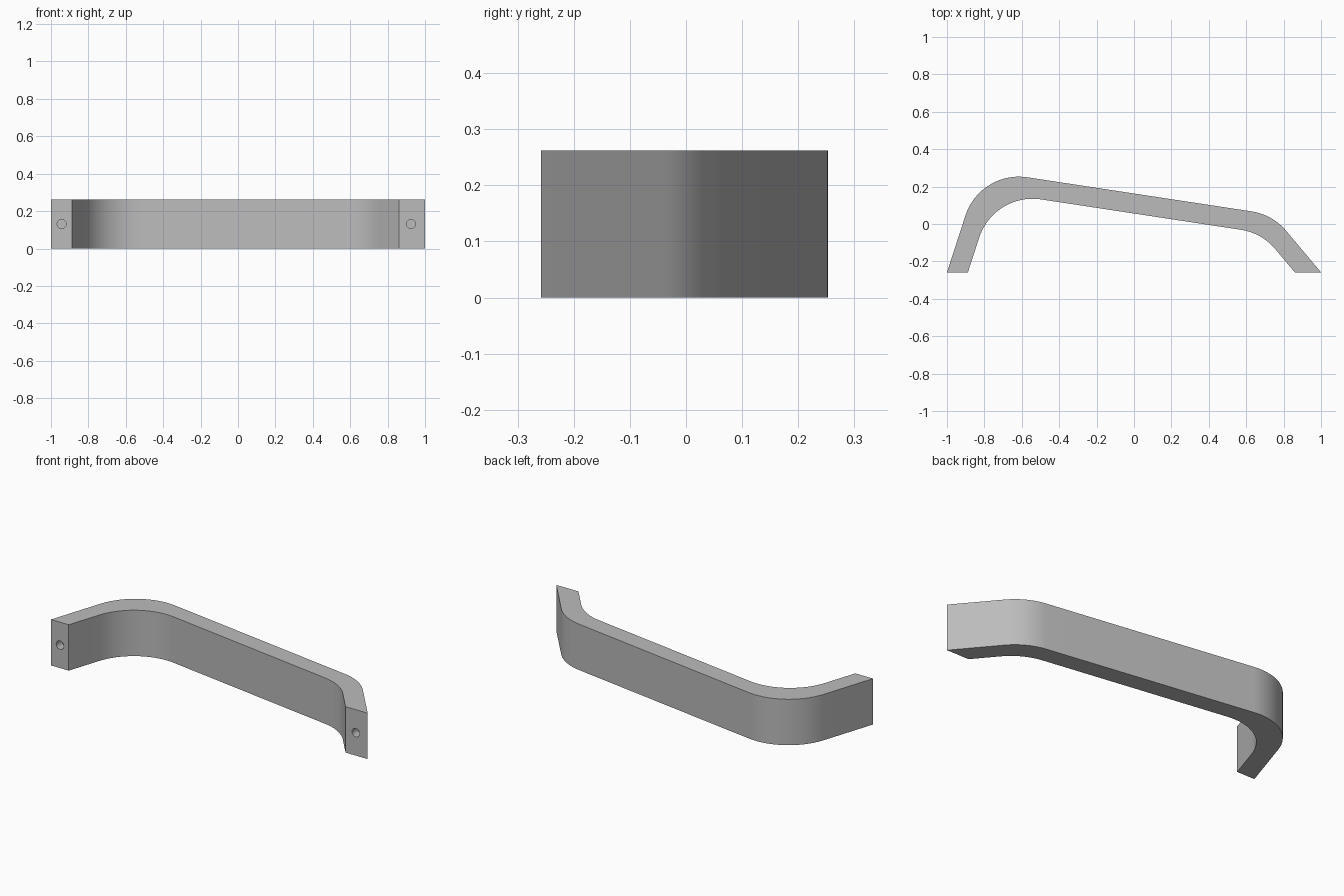
import bpy
import bmesh
from math import tan, pi
from mathutils import Vector, geometry

cube = bpy.data.objects.get("Cube")
if cube:
    bpy.data.objects.remove(cube, do_unlink=True)

HEIGHT = 0.262
BASE_Y = -0.2585
RADIUS = 0.3
HOLE_RADIUS = 0.024
HOLE_DEPTH = 0.05

grey = bpy.data.materials.new("satin grey metal")
grey.use_nodes = True
grey.diffuse_color = (0.5, 0.5, 0.5, 1)
grey.node_tree.nodes["Principled BSDF"].inputs["Base Color"].default_value = (0.5, 0.5, 0.5, 1)


def fillet(before, corner, after, steps=20):
    """Points of a rounded corner between two straight runs."""
    a = (before - corner).normalized()
    b = (after - corner).normalized()
    half = a.angle(b) / 2
    reach = RADIUS / tan(half)
    start = corner + a * reach
    centre = corner + (a + b).normalized() * (reach ** 2 + RADIUS ** 2) ** 0.5
    u = (start - centre).normalized()
    v = (corner + b * reach - centre).normalized()
    return [centre + u.slerp(v, i / steps) * RADIUS for i in range(steps + 1)]


def run(left_x, right_x, bar_y):
    """One side of the bent strip: leg, bend, sloping bar, bend, leg."""
    left = Vector((left_x, BASE_Y))
    right = Vector((right_x, BASE_Y))
    bar = Vector((0, bar_y))
    bar_end = bar + Vector((1, -0.152))
    cl = geometry.intersect_line_line_2d  # segments may not reach, so use long ones
    bar_a, bar_b = bar - (bar_end - bar) * 2, bar + (bar_end - bar) * 2
    corner_l = cl(left, left + Vector((0.325, 1)), bar_a, bar_b)
    corner_r = cl(right, right + Vector((-0.84, 1)), bar_a, bar_b)
    return [left, *fillet(left, corner_l, corner_r),
            *fillet(corner_l, corner_r, right), right]


# Bent strip handle, extruded upward
outline = run(-1, 1, 0.163) + run(-0.888, 0.86, 0.056)[::-1]
bm = bmesh.new()
bottom = bm.faces.new([bm.verts.new((p.x, p.y, 0)) for p in outline])
top = bmesh.ops.extrude_face_region(bm, geom=[bottom])["geom"]
bmesh.ops.translate(bm, vec=(0, 0, HEIGHT),
                    verts=[g for g in top if isinstance(g, bmesh.types.BMVert)])
bmesh.ops.recalc_face_normals(bm, faces=bm.faces)
mesh = bpy.data.meshes.new("pull_handle")
bm.to_mesh(mesh)
bm.free()
mesh.materials.append(grey)
handle = bpy.data.objects.new("pull_handle", mesh)
bpy.context.collection.objects.link(handle)

# Blind screw holes in the mounting faces
bpy.context.view_layer.objects.active = handle
for x in (-0.943, 0.925):
    bpy.ops.mesh.primitive_cylinder_add(
        vertices=32, radius=HOLE_RADIUS, depth=HOLE_DEPTH * 2,
        location=(x, BASE_Y, HEIGHT / 2), rotation=(pi / 2, 0, 0))
    cutter = bpy.context.object
    cutter.name = "screw_hole_cutter"
    cutter.hide_render = True
    cutter.data.materials.append(grey)
    cut = handle.modifiers.new("screw_hole", 'BOOLEAN')
    cut.operation = 'DIFFERENCE'
    cut.solver = 'EXACT'
    cut.object = cutter
    bpy.context.view_layer.objects.active = handle
    bpy.ops.object.modifier_apply(modifier=cut.name)
    bpy.data.objects.remove(cutter, do_unlink=True)

# Smooth bends with crisp edges
bpy.ops.object.select_all(action='DESELECT')
handle.select_set(True)
bpy.context.view_layer.objects.active = handle
bpy.ops.object.shade_smooth_by_angle(angle=pi / 6)
